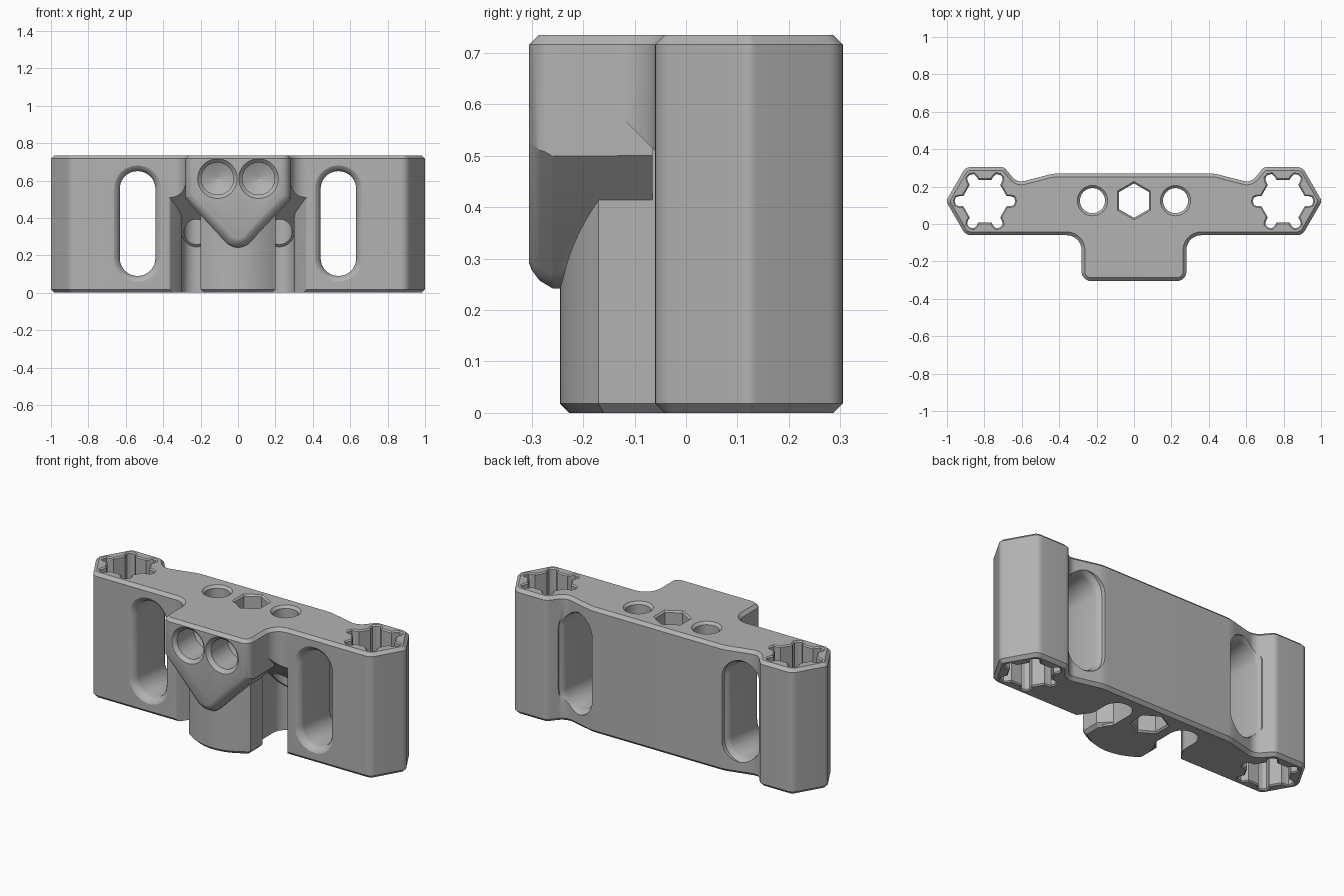
import bpy
import math
from mathutils import Vector

if "Cube" in bpy.data.objects:
    bpy.data.objects.remove(bpy.data.objects["Cube"], do_unlink=True)

HEIGHT = 0.735
CHAMFER = 0.018

grey = bpy.data.materials.new("plain_grey")
grey.use_nodes = True
grey.diffuse_color = (0.45, 0.45, 0.45, 1)
grey.node_tree.nodes["Principled BSDF"].inputs["Base Color"].default_value = grey.diffuse_color


def rounded(corners, steps=7):
    """Counter-clockwise polygon from (x, y, radius) corners."""
    out = []
    for i, (x, y, r) in enumerate(corners):
        p = Vector((x, y, 0))
        if r == 0:
            out.append((x, y))
            continue
        a = (Vector((*corners[i - 1][:2], 0)) - p).normalized()
        b = (Vector((*corners[(i + 1) % len(corners)][:2], 0)) - p).normalized()
        half = a.angle(b) / 2
        c = p + (a + b).normalized() * (r / math.sin(half))
        t = r / math.tan(half)
        va, vb = (p + a * t - c).normalized(), (p + b * t - c).normalized()
        for k in range(steps + 1):
            q = c + va.slerp(vb, k / steps).normalized() * r
            out.append((q.x, q.y))
    return out


def offset(pts, d):
    """Grow a counter-clockwise polygon by d."""
    if d == 0:
        return pts
    out = []
    vs = [Vector(p) for p in pts]
    for i, p in enumerate(vs):
        e1 = (p - vs[i - 1]).normalized()
        e2 = (vs[(i + 1) % len(vs)] - p).normalized()
        n1, n2 = Vector((e1.y, -e1.x)), Vector((e2.y, -e2.x))
        out.append(tuple(p + (n1 + n2) * (d / (1 + n1.dot(n2)))))
    return out


def loft(name, pts, layers, along_y=False):
    """Stack offset copies of a profile; layers are (position, offset)."""
    n = len(pts)
    verts = []
    for pos, d in layers:
        verts += [(a, pos, b) if along_y else (a, b, pos) for a, b in offset(pts, d)]
    faces = [tuple(reversed(range(n))), tuple(range(len(verts) - n, len(verts)))]
    for k in range(len(layers) - 1):
        for i in range(n):
            j = (i + 1) % n
            faces.append((k * n + i, k * n + j, k * n + n + j, k * n + n + i))
    if along_y:
        faces = [f[::-1] for f in faces]
    mesh = bpy.data.meshes.new(name)
    mesh.from_pydata(verts, [], faces)
    mesh.materials.append(grey)
    ob = bpy.data.objects.new(name, mesh)
    bpy.context.collection.objects.link(ob)
    return ob


def combine(target, other, operation):
    mod = target.modifiers.new("join", "BOOLEAN")
    mod.operation, mod.object, mod.solver = operation, other, "EXACT"
    bpy.context.view_layer.objects.active = target
    bpy.ops.object.modifier_apply(modifier=mod.name)
    bpy.data.objects.remove(other, do_unlink=True)


def chamfered(z0, z1):
    c = CHAMFER
    return [(z0, -c), (z0 + c, 0), (z1 - c, 0), (z1, -c)]


def flared(lo, hi, f):
    """Through-cutter layers, widened by f at both surfaces."""
    return [(lo - f, 2 * f), (lo + f, 0), (hi - f, 0), (hi + f, 2 * f)]


def ngon(cx, cy, r, n, start=0.0):
    return [(cx + r * math.cos(start + math.tau * i / n),
             cy + r * math.sin(start + math.tau * i / n)) for i in range(n)]


# Main bar with a hexagonal housing at each end
half = [(0.9, -0.06, 0.05), (1.005, 0.122, 0.03), (0.9, 0.305, 0.05),
        (0.695, 0.305, 0.04), (0.625, 0.22, 0.06), (0.43, 0.27, 0.2)]
outline = rounded(half + [(-x, y, r) for x, y, r in reversed(half)])
body = loft("bracket_body", outline, chamfered(0, HEIGHT))

# Front nose, blended into the bar, with a V-shaped underside
side = [(0.28, -0.305, 0.05), (0.28, -0.06, 0.08), (0.37, -0.06, 0), (0.37, 0.03, 0)]
nose = loft("nose", rounded(side + [(-x, y, r) for x, y, r in reversed(side)]),
            chamfered(0.15, HEIGHT))
vee = rounded([(-0.5, -0.1, 0), (0.5, -0.1, 0), (0.5, 0.505, 0), (0.285, 0.505, 0),
               (0, 0.2, 0.09), (-0.285, 0.505, 0), (-0.5, 0.505, 0)])
combine(nose, loft("vee_cutter", vee, [(-0.4, 0.06), (-0.31, 0.06), (-0.3, 0.035), (-0.285, 0.015),
                                       (-0.26, 0), (0.1, 0)], True), "DIFFERENCE")
combine(body, nose, "UNION")

# Deep channels beside the column, with sloping ceilings
for s in (1, -1):
    path = rounded([(0.281, -0.18, 0), (0.41, -0.18, 0), (0.41, -0.062, 0), (0.365, -0.06, 0.02),
                    (0.3, 0.03, 0.08), (0.3, 0.205, 0.078), (0.14, 0.205, 0.078),
                    (0.14, 0, 0), (0.19, -0.065, 0), (0.281, -0.065, 0)])
    if s < 0:
        path = [(-x, y) for x, y in reversed(path)]
    channel = loft("channel_cutter", path, [(-0.1, 0), (0.5, 0)])
    for v in channel.data.vertices:
        if v.co.z > 0:
            v.co.z = 0.45 - v.co.y
    combine(body, channel, "DIFFERENCE")

# Column under the nose, with a bowed front
front = [(0.2 * k / 10, -0.245 + 0.075 * (k / 10) ** 2) for k in range(-10, 11)]
column = loft("column", front + [(0.2, -0.06), (0.12, 0.025), (-0.12, 0.025), (-0.2, -0.06)],
              chamfered(0, 0.55))
combine(body, column, "UNION")

# Central hexagonal hole
combine(body, loft("hex_cutter", ngon(0, 0.125, 0.092, 6, math.pi / 6),
                   flared(0, HEIGHT, 0.009)), "DIFFERENCE")

for s in (1, -1):
    # Round vertical hole that opens into the channel
    f = 0.014
    combine(body, loft("round_cutter", ngon(s * 0.222, 0.125, 0.067, 32),
                       [(0.1, 0), (HEIGHT - f, 0), (HEIGHT + f, 2 * f)]), "DIFFERENCE")

    # Blind drilled hole in the nose with a conical floor
    combine(body, loft("drill_cutter", ngon(s * 0.11, 0.61, 0.086, 36),
                       [(-0.325, 0.04), (-0.285, 0), (-0.13, 0), (-0.09, -0.085)], True),
            "DIFFERENCE")

    # Long slot through the bar
    x = s * 0.537
    slot = rounded([(x - 0.095, 0.09, 0.094), (x + 0.095, 0.09, 0.094),
                    (x + 0.095, 0.65, 0.094), (x - 0.095, 0.65, 0.094)], 10)
    combine(body, loft("slot_cutter", slot,
                       [(-0.1, 0.04), (-0.06, 0.03), (-0.052, 0.016), (-0.035, 0.004), (-0.02, 0),
                        (0.21, 0), (0.228, 0.006), (0.245, 0.02), (0.32, 0.022)], True),
            "DIFFERENCE")

    # Hexagonal socket with a relief lobe at each corner
    star = []
    for i in range(6):
        a = i * math.pi / 3
        for b, r in ((-0.23, 0.119), (-0.19, 0.14), (-0.13, 0.157), (0, 0.162),
                     (0.13, 0.157), (0.19, 0.14), (0.23, 0.119)):
            star.append((s * 0.797 + r * math.cos(a + b), 0.122 + r * math.sin(a + b)))
    combine(body, loft("socket_cutter", star, flared(0, HEIGHT, 0.007)), "DIFFERENCE")

# Smooth the rounded surfaces, keep the chamfers crisp
bpy.ops.object.select_all(action="DESELECT")
body.select_set(True)
bpy.context.view_layer.objects.active = body
bpy.ops.object.shade_smooth_by_angle(angle=math.radians(28))
